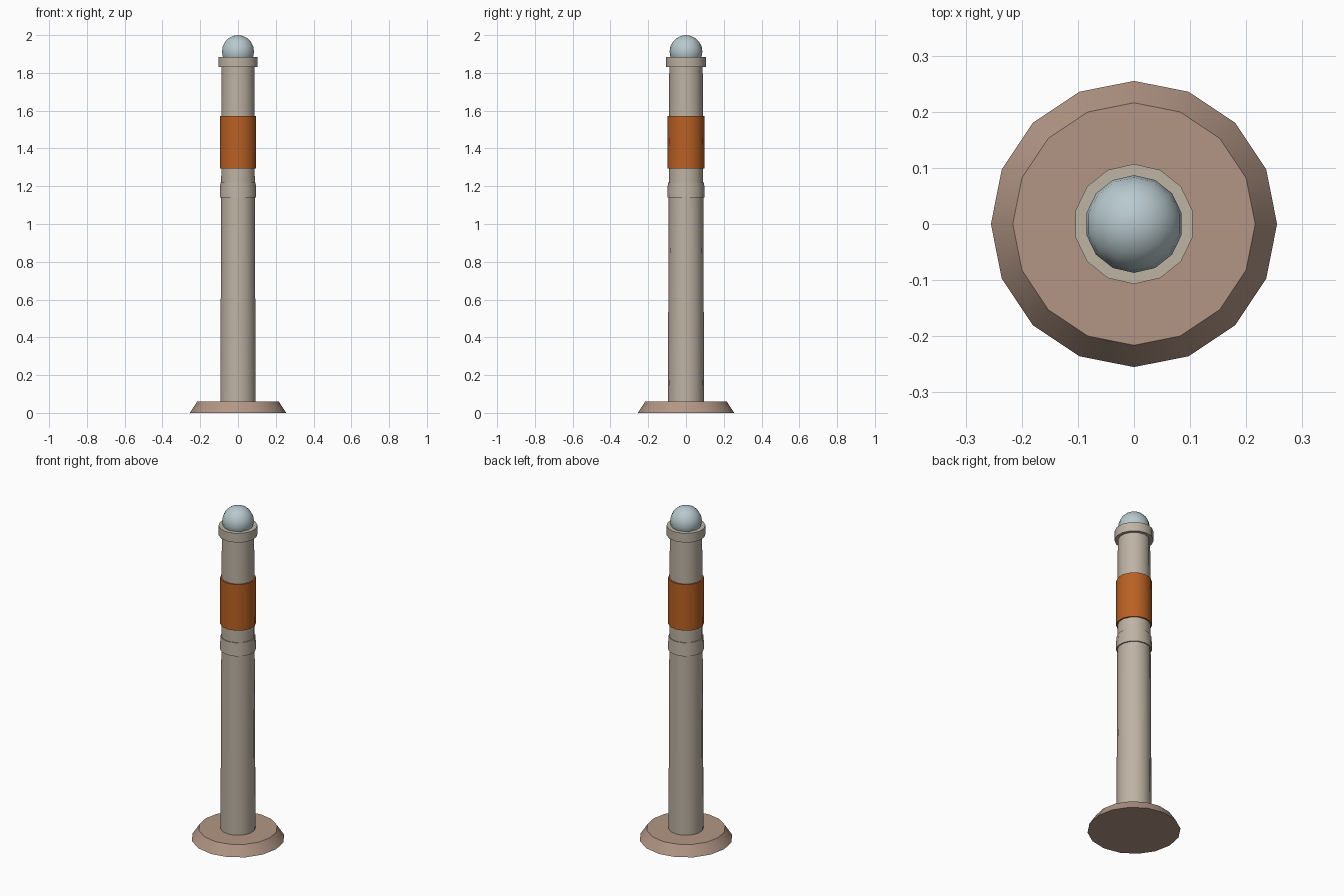
import bpy, math

if "Cube" in bpy.data.objects:
    bpy.data.objects.remove(bpy.data.objects["Cube"])


def material(name, rgb):
    # sRGB 0-255 to linear
    lin = [((c / 255 + 0.055) / 1.055) ** 2.4 for c in rgb]
    m = bpy.data.materials.new(name)
    m.diffuse_color = (*lin, 1)
    m.use_nodes = True
    m.node_tree.nodes["Principled BSDF"].inputs["Base Color"].default_value = m.diffuse_color
    return m


STONE = material("warm grey", (190, 179, 164))
BASE = material("dusty brown", (178, 150, 133))
ORANGE = material("burnt orange", (186, 97, 36))
GLASS = material("pale blue grey", (184, 201, 206))


def finish(name, mat):
    ob = bpy.context.object
    ob.name = name
    ob.data.materials.append(mat)
    bpy.ops.object.shade_smooth_by_angle(angle=math.radians(35))


def ring(name, mat, z0, z1, r0, r1, sides=14):
    bpy.ops.mesh.primitive_cone_add(vertices=sides, radius1=r0, radius2=r1,
                                    depth=z1 - z0, location=(0, 0, (z0 + z1) / 2))
    finish(name, mat)


# foot, post and the collars around it
ring("base_plate", BASE, 0, 0.06, 0.255, 0.216, 16)
ring("post", STONE, 0.05, 1.84, 0.096, 0.0885)
ring("middle_collar", STONE, 1.14, 1.22, 0.099, 0.096)
ring("orange_band", ORANGE, 1.295, 1.572, 0.099, 0.098)
ring("top_collar", STONE, 1.83, 1.885, 0.107, 0.107)

# ball on top
bpy.ops.mesh.primitive_uv_sphere_add(segments=14, ring_count=10, radius=0.087,
                                     location=(0, 0, 1.913))
finish("top_ball", GLASS)
